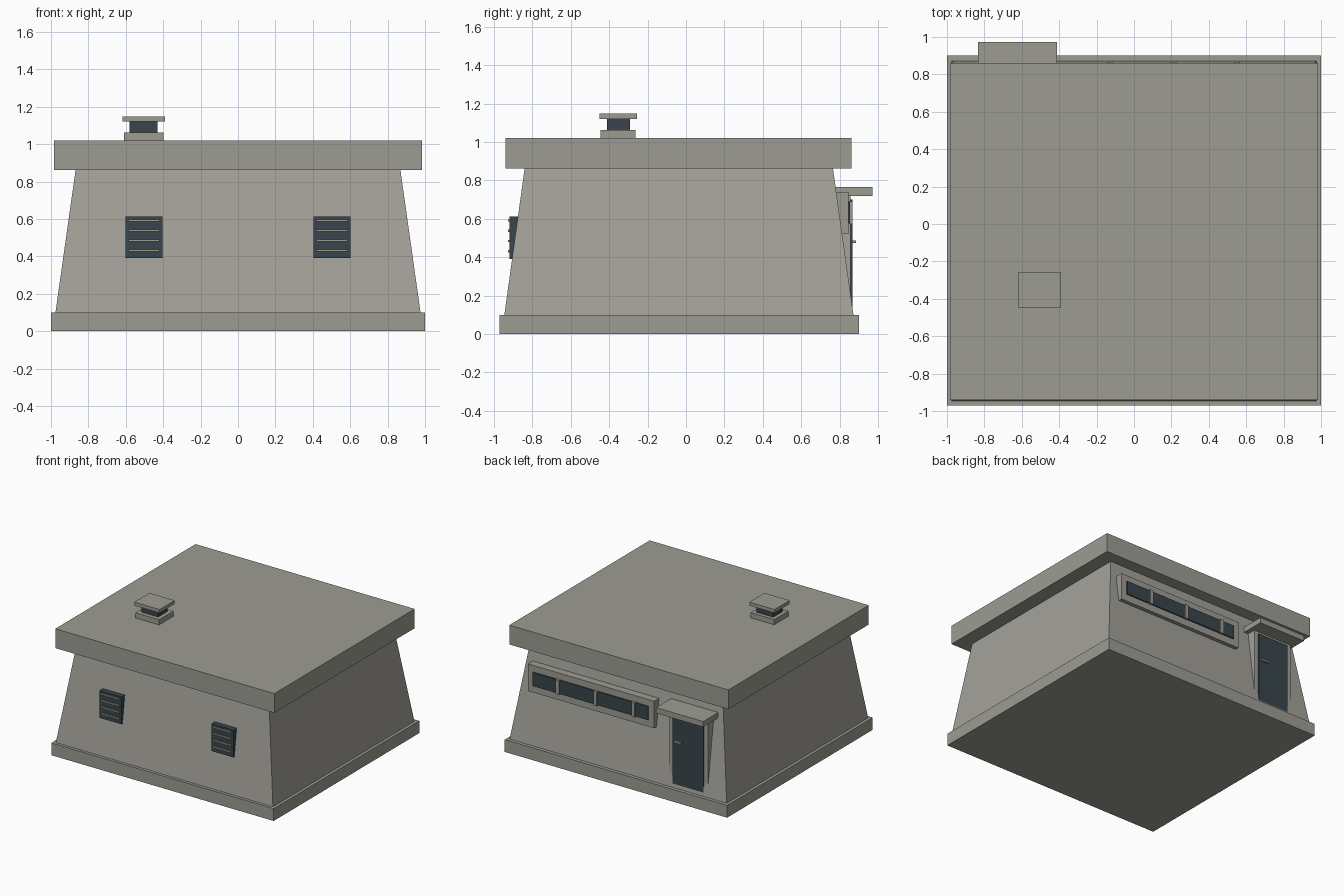
import bpy

if "Cube" in bpy.data.objects:
    bpy.data.objects.remove(bpy.data.objects["Cube"])

def material(name, rgb):
    m = bpy.data.materials.new(name)
    m.diffuse_color = (*rgb, 1)
    m.use_nodes = True
    m.node_tree.nodes["Principled BSDF"].inputs["Base Color"].default_value = m.diffuse_color
    return m

WALL = material("wall concrete", (0.37, 0.36, 0.32))
TRIM = material("trim concrete", (0.34, 0.335, 0.29))
DARK = material("dark blue grey", (0.04, 0.06, 0.072))
METAL = material("handle metal", (0.30, 0.31, 0.31))

def frustum(name, mat, bottom, top, z0, z1):
    """Box between two rectangles (x0, x1, y0, y1)."""
    verts = []
    for (x0, x1, y0, y1), z in ((bottom, z0), (top, z1)):
        verts += [(x0, y0, z), (x1, y0, z), (x1, y1, z), (x0, y1, z)]
    faces = [(3, 2, 1, 0), (4, 5, 6, 7)]
    faces += [(i, (i + 1) % 4, (i + 1) % 4 + 4, i + 4) for i in range(4)]
    mesh = bpy.data.meshes.new(name)
    mesh.from_pydata(verts, [], faces)
    mesh.materials.append(mat)
    ob = bpy.data.objects.new(name, mesh)
    bpy.context.collection.objects.link(ob)
    return ob

def box(name, mat, x0, x1, y0, y1, z0, z1):
    return frustum(name, mat, (x0, x1, y0, y1), (x0, x1, y0, y1), z0, z1)

# Main building
box("foundation", TRIM, -1, 1, -0.97, 0.90, 0, 0.10)
frustum("sloped_walls", WALL, (-0.976, 0.976, -0.946, 0.872),
        (-0.868, 0.868, -0.84, 0.765), 0.10, 0.865)
box("roof_slab", TRIM, -0.985, 0.985, -0.94, 0.862, 0.863, 1.02)

# Roof vent
box("roof_vent_base", TRIM, -0.61, -0.397, -0.446, -0.262, 1.02, 1.062)
box("roof_vent_core", DARK, -0.58, -0.43, -0.412, -0.292, 1.062, 1.12)
box("roof_vent_cap", TRIM, -0.617, -0.39, -0.45, -0.256, 1.12, 1.148)

# Front wall louvres
for side, cx in (("left", -0.503), ("right", 0.503)):
    box(f"{side}_louvre", DARK, cx - 0.098, cx + 0.098, -0.918, -0.86, 0.39, 0.612)
    for i in range(4):
        z = 0.431 + i * 0.0535
        box(f"{side}_louvre_slat_{i + 1}", TRIM, cx - 0.083, cx + 0.083,
            -0.928, -0.915, z - 0.006, z + 0.006)

# Back window strip with mullions
box("window_frame", TRIM, -0.305, 0.83, 0.765, 0.845, 0.52, 0.74)
box("window_glass", DARK, -0.255, 0.78, 0.82, 0.855, 0.577, 0.687)
for i in range(3):
    x = -0.13 + i * 0.341
    box(f"window_mullion_{i + 1}", TRIM, x - 0.015, x + 0.015, 0.83, 0.867, 0.574, 0.69)

# Back door with surround, lever and canopy
box("door_surround", WALL, -0.80, -0.45, 0.765, 0.857, 0.10, 0.73)
box("door", DARK, -0.763, -0.485, 0.84, 0.868, 0.10, 0.70)
box("door_handle", METAL, -0.57, -0.508, 0.865, 0.885, 0.473, 0.487)
box("door_canopy", TRIM, -0.835, -0.412, 0.765, 0.972, 0.72, 0.765)
